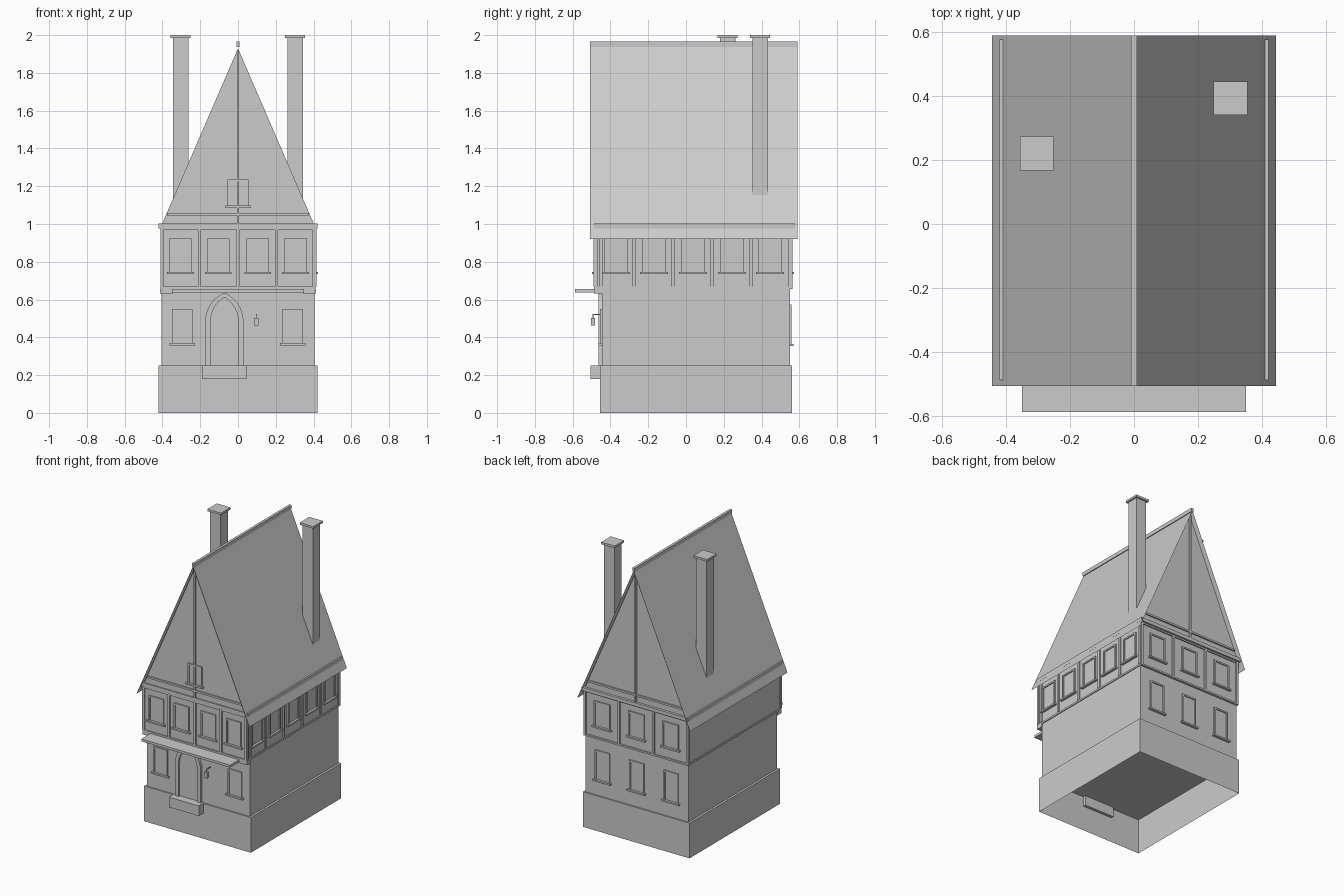
import bpy, bmesh, math

if "Cube" in bpy.data.objects:
    bpy.data.objects.remove(bpy.data.objects["Cube"])


def mesh_obj(name, verts, faces):
    me = bpy.data.meshes.new(name)
    me.from_pydata(verts, [], faces)
    bm = bmesh.new()
    bm.from_mesh(me)
    bmesh.ops.recalc_face_normals(bm, faces=bm.faces)
    bm.to_mesh(me)
    bm.free()
    ob = bpy.data.objects.new(name, me)
    bpy.context.collection.objects.link(ob)
    return ob


def box(name, x, y, z, open_bottom=False):
    v = [(a, b, c) for c in z for b in y for a in x]
    f = [(4, 5, 7, 6), (0, 1, 5, 4), (1, 3, 7, 5), (3, 2, 6, 7), (2, 0, 4, 6)]
    if not open_bottom:
        f.append((0, 2, 3, 1))
    return mesh_obj(name, v, f)


def prism(name, pts, y0, y1):
    """Extrude an x-z outline along y."""
    n = len(pts)
    v = [(x, y0, z) for x, z in pts] + [(x, y1, z) for x, z in pts]
    f = [tuple(range(n)), tuple(range(n, 2 * n))]
    f += [(i, (i + 1) % n, n + (i + 1) % n, n + i) for i in range(n)]
    return mesh_obj(name, v, f)


def wall_box(name, side, plane, u0, u1, z0, z1, depth, inset=0.005):
    """Box on a wall: side is front, back or right; u runs along the wall."""
    if side == "front":
        return box(name, (u0, u1), (plane - depth, plane + inset), (z0, z1))
    if side == "back":
        return box(name, (u0, u1), (plane - inset, plane + depth), (z0, z1))
    return box(name, (plane - inset, plane + depth), (u0, u1), (z0, z1))


def window(name, side, plane, u, z0, z1, w=0.115):
    h, t, d = w / 2, 0.011, 0.009
    wall_box(name + "_frame_left", side, plane, u - h, u - h + t, z0, z1, d)
    wall_box(name + "_frame_right", side, plane, u + h - t, u + h, z0, z1, d)
    wall_box(name + "_frame_top", side, plane, u - h + t, u + h - t, z1 - t, z1, d)
    wall_box(name + "_pane", side, plane, u - h + t, u + h - t, z0, z1 - t, 0.002)
    wall_box(name + "_sill", side, plane, u - h - 0.012, u + h + 0.012, z0 - 0.002, z0 + 0.009, 0.018)


FRONT, BACK, SIDE = -0.48, 0.555, 0.405

# Plinth (open underneath), ground floor, overhanging upper floor
box("plinth", (-0.42, 0.42), (-0.455, 0.56), (0, 0.25), True)
box("ground_floor", (-SIDE, SIDE), (-0.445, 0.55), (0.25, 0.66))
box("upper_floor", (-SIDE, SIDE), (FRONT, BACK), (0.66, 0.98))
box("floor_beam", (-0.411, 0.411), (-0.488, 0.565), (0.656, 0.668))
box("eaves_slab", (-0.42, 0.42), (-0.488, 0.577), (0.977, 1.002))

# Attic gables, tie beams and king posts
EAVE_X, EAVE_Z, TOP_Z = 0.444, 0.921, 1.945
SLOPE = (TOP_Z - EAVE_Z) / EAVE_X
prism("attic", [(-0.402, 1.0), (0.402, 1.0), (0, 1.93)], FRONT, BACK + 0.005)
for side, plane in (("front", FRONT), ("back", BACK + 0.005)):
    wall_box(side + "_tie_beam", side, plane, -0.375, 0.375, 1.045, 1.058, 0.01)
    wall_box(side + "_king_post", side, plane, -0.005, 0.005, 1.0, 1.92, 0.013)
window("attic_window", "front", FRONT, 0, 1.088, 1.235, 0.11)

# Roof sheets and ridge cap
for s, side in ((-1, "left"), (1, "right")):
    mesh_obj("roof_" + side,
             [(0, -0.507, TOP_Z), (0, 0.59, TOP_Z), (s * EAVE_X, 0.59, EAVE_Z), (s * EAVE_X, -0.507, EAVE_Z)],
             [(0, 1, 2, 3) if s < 0 else (3, 2, 1, 0)])
box("ridge_cap", (-0.009, 0.009), (-0.507, 0.59), (1.938, 1.965))

# Chimneys with caps
for side, cx, cy in (("left", -0.304, 0.22), ("right", 0.302, 0.393)):
    box(side + "_chimney", (cx - 0.041, cx + 0.041), (cy - 0.041, cy + 0.041), (1.13, 1.985))
    box(side + "_chimney_cap", (cx - 0.053, cx + 0.053), (cy - 0.053, cy + 0.053), (1.985, 2.0))

# Upper floor timber posts, top rails and windows on three sides
layout = {
    "front": (FRONT, (-0.403, -0.205, 0, 0.205, 0.403), (-0.305, -0.105, 0.105, 0.305)),
    "back": (BACK, (-0.403, -0.135, 0.135, 0.403), (-0.27, 0, 0.27)),
    "right": (SIDE, (-0.475, -0.45, -0.275, -0.07, 0.137, 0.344, 0.547), (-0.37, -0.17, 0.037, 0.243, 0.444)),
}
for side, (plane, posts, wins) in layout.items():
    for i, u in enumerate(posts):
        wall_box(f"{side}_post_{i}", side, plane, u - 0.008, u + 0.008, 0.668, 0.978, 0.01)
    wall_box(side + "_top_rail", side, plane, posts[0], posts[-1], 0.967, 0.979, 0.008)
    for i, u in enumerate(wins):
        window(f"{side}_upper_window_{i}", side, plane, u, 0.738, 0.923, 0.125 if side != "front" else 0.118)

# Ground floor windows
for i, u in enumerate((-0.295, 0.29)):
    window(f"front_lower_window_{i}", "front", -0.445, u, 0.36, 0.55, 0.11)
for i, u in enumerate((-0.27, 0, 0.27)):
    window(f"back_lower_window_{i}", "back", 0.55, u, 0.355, 0.573, 0.115)


# Pointed door arch: frame ring and recessed leaf
def arch(half, spring, apex, cx=-0.072, n=7):
    rise = apex - spring
    r = (half * half + rise * rise) / (2 * half)
    end = math.asin(min(1, rise / r))
    right = [(cx + half - r + r * math.cos(end * i / n), spring + r * math.sin(end * i / n)) for i in range(n + 1)]
    left = [(2 * cx - x, z) for x, z in right[-2::-1]]
    return [(cx + half, 0.25)] + right + left + [(cx - half, 0.25)]


outer, inner = arch(0.101, 0.485, 0.636), arch(0.073, 0.485, 0.612)
n = len(outer)
verts = [(x, y, z) for y in (-0.462, -0.44) for pts in (outer, inner) for x, z in pts]
faces = []
for i in range(n - 1):
    j = i + 1
    faces += [(i, j, n + j, n + i), (i, j, 2 * n + j, 2 * n + i), (n + i, n + j, 3 * n + j, 3 * n + i),
              (2 * n + i, 2 * n + j, 3 * n + j, 3 * n + i)]
faces += [(i, n + i, 3 * n + i, 2 * n + i) for i in (0, n - 1)]
mesh_obj("door_frame", verts, faces)
prism("door_leaf", inner, -0.449, -0.44)
box("door_step", (-0.19, 0.045), (-0.505, -0.435), (0.18, 0.252))

# Canopy with jetty beam ends beside it
box("canopy", (-0.35, 0.35), (-0.588, -0.44), (0.638, 0.655))
for s in (-1, 1):
    box("jetty_beam_end", sorted((s * 0.345, s * 0.412)), (-0.488, -0.44), (0.633, 0.657))

# Wall lamp
box("lamp_arm", (0.094, 0.1), (-0.495, -0.44), (0.518, 0.524))
box("lamp_hanger", (0.095, 0.099), (-0.495, -0.491), (0.5, 0.52))
box("lamp_body", (0.086, 0.109), (-0.504, -0.481), (0.462, 0.503))
